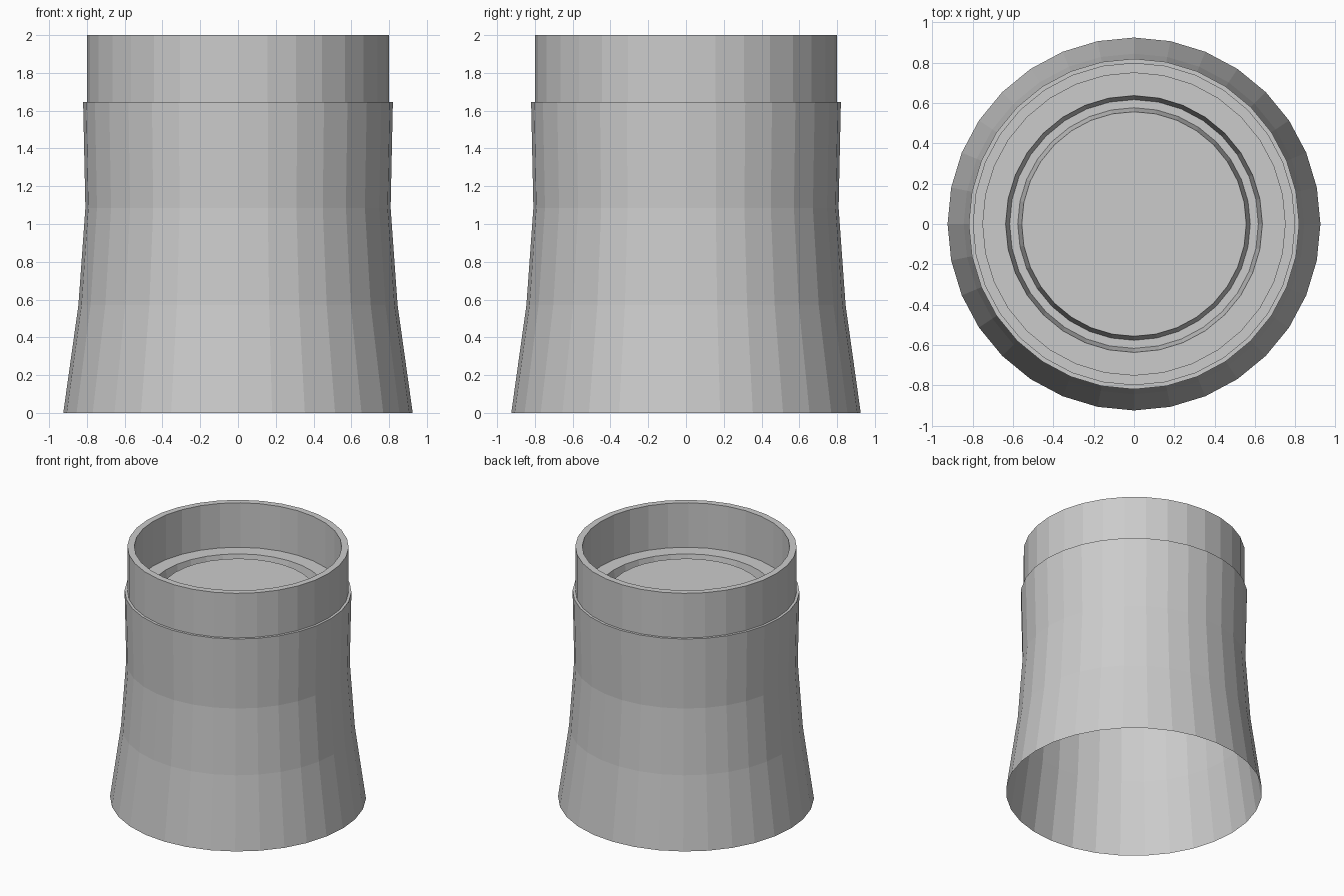
import bpy, bmesh
from math import cos, sin, tau

if "Cube" in bpy.data.objects:
    bpy.data.objects.remove(bpy.data.objects["Cube"])

SIDES = 32


def lathe(name, profile, cap_end=False):
    """Revolve (radius, z) points around z into flat-shaded faces."""
    bm = bmesh.new()
    rings = [[bm.verts.new((r * cos(tau * i / SIDES), r * sin(tau * i / SIDES), z))
              for i in range(SIDES)] for r, z in profile]
    for low, high in zip(rings, rings[1:]):
        for i in range(SIDES):
            j = (i + 1) % SIDES
            bm.faces.new((low[i], low[j], high[j], high[i]))
    if cap_end:
        bm.faces.new(rings[-1])
    mesh = bpy.data.meshes.new(name)
    bm.to_mesh(mesh)
    bm.free()
    obj = bpy.data.objects.new(name, mesh)
    bpy.context.collection.objects.link(obj)
    return obj


SHOULDER = 1.645
GROOVE = SHOULDER - 0.12

# Flared outer wall, open at the bottom, with a narrow shoulder
lathe("tower_wall", [(0.925, 0), (0.845, 0.57), (0.808, 1.085),
                     (0.82, SHOULDER), (0.80, SHOULDER)])

# Raised collar around the top
lathe("top_collar", [(0.80, SHOULDER), (0.80, 2.0), (0.75, 2.0), (0.75, SHOULDER)])

# Recessed deck with a circular groove
lathe("recessed_deck", [(0.75, SHOULDER), (0.637, SHOULDER), (0.617, GROOVE),
                        (0.577, GROOVE), (0.557, SHOULDER)], cap_end=True)
